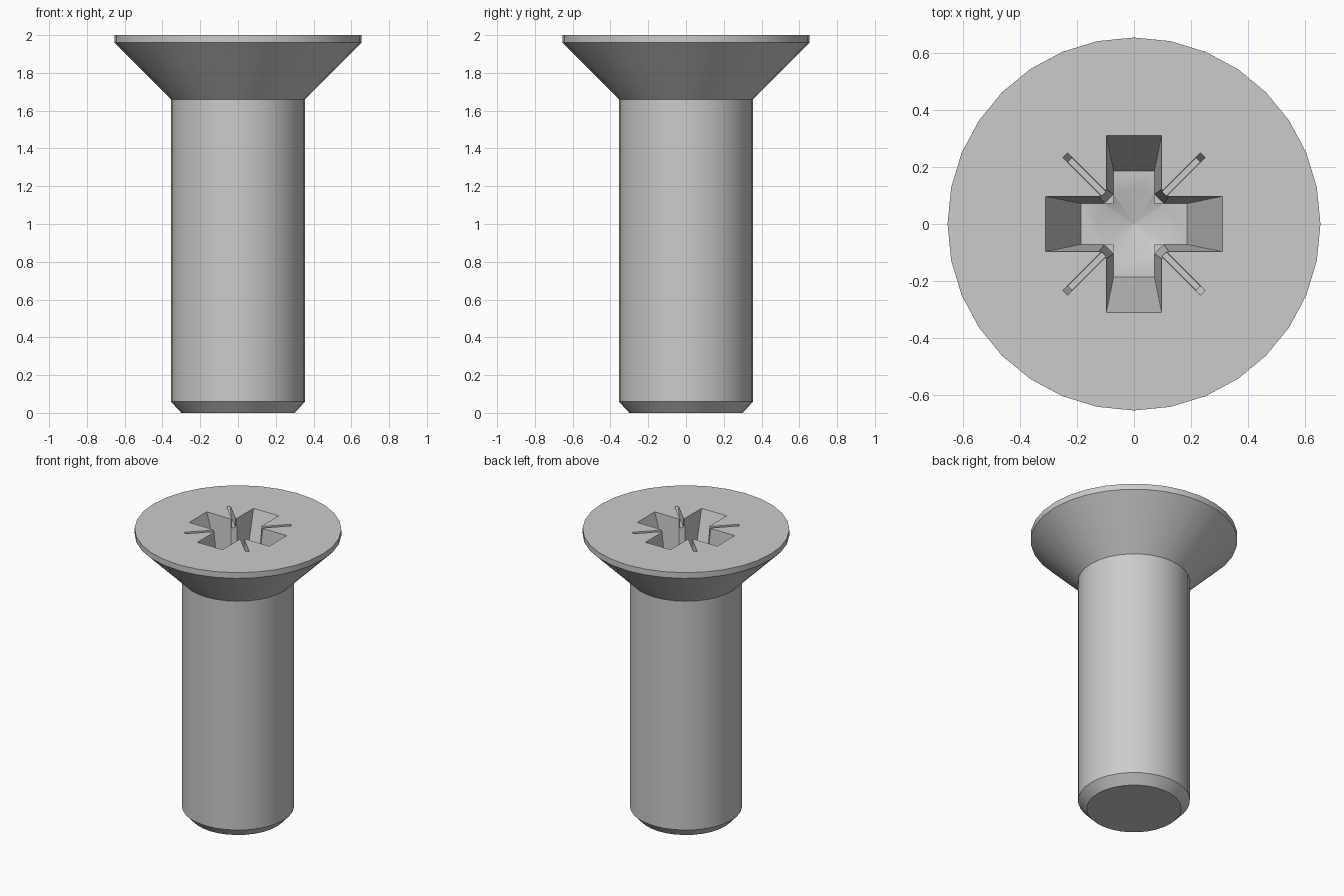
import bpy, bmesh, math

if "Cube" in bpy.data.objects:
    bpy.data.objects.remove(bpy.data.objects["Cube"])

SEGS = 32
TOP = 2.0
DEPTH = 0.36


def make_object(name, bm):
    bmesh.ops.recalc_face_normals(bm, faces=bm.faces)
    mesh = bpy.data.meshes.new(name)
    bm.to_mesh(mesh)
    bm.free()
    obj = bpy.data.objects.new(name, mesh)
    bpy.context.collection.objects.link(obj)
    return obj


def loft(name, rings):
    """Closed solid from a stack of equal-length point rings."""
    bm = bmesh.new()
    rows = [[bm.verts.new(p) for p in ring] for ring in rings]
    n = len(rows[0])
    for a, b in zip(rows, rows[1:]):
        for i in range(n):
            j = (i + 1) % n
            bm.faces.new((a[i], a[j], b[j], b[i]))
    bm.faces.new(rows[0][::-1])
    bm.faces.new(rows[-1])
    return make_object(name, bm)


def circle(r, z):
    return [(r * math.cos(2 * math.pi * i / SEGS),
             r * math.sin(2 * math.pi * i / SEGS), z) for i in range(SEGS)]


def cross(reach, half, z, turn):
    """Plus-shaped outline, rotated by turn."""
    pts = []
    for k in range(4):
        a = turn + k * math.pi / 2
        for x, y in ((reach, -half), (reach, half), (half, half)):
            pts.append((x * math.cos(a) - y * math.sin(a),
                        x * math.sin(a) + y * math.cos(a), z))
    return pts


def cross_cutter(name, top, bottom, depth, turn=0.0):
    """Tapered cross; the taper continues a little above the head."""
    over = 0.05
    ext = [t + (t - b) * over / depth for t, b in zip(top, bottom)]
    return loft(name, [cross(*bottom, TOP - depth, turn),
                       cross(*ext, TOP + over, turn)])


# Countersunk head, shank and chamfered tip
profile = [(0.30, 0), (0.355, 0.06), (0.355, 1.66), (0.655, 1.96), (0.655, TOP)]
screw = loft("screw", [circle(r, z) for r, z in profile])

# Drive recess: main cross, small diagonal corner cuts, tick marks, drill point
diag = math.pi / 4
cutters = [
    cross_cutter("recess_cross", (0.31, 0.097), (0.187, 0.072), DEPTH),
    cross_cutter("corner_cuts", (0.155, 0.026), (0.125, 0.022), DEPTH - 0.002, diag),
    cross_cutter("tick_marks", (0.342, 0.012), (0.318, 0.011), 0.06, diag),
    loft("drill_point", [circle(0.002, TOP - DEPTH - 0.06),
                         circle(0.132, TOP - DEPTH + 0.001)]),
]
for c in cutters:
    c.hide_render = True
    mod = screw.modifiers.new(c.name, 'BOOLEAN')
    mod.operation = 'DIFFERENCE'
    mod.solver = 'EXACT'
    mod.object = c

bpy.context.view_layer.objects.active = screw
screw.select_set(True)
for c in cutters:
    bpy.ops.object.modifier_apply(modifier=c.name)
for c in cutters:
    bpy.data.objects.remove(c, do_unlink=True)
bpy.ops.object.shade_smooth_by_angle(angle=math.radians(30))
